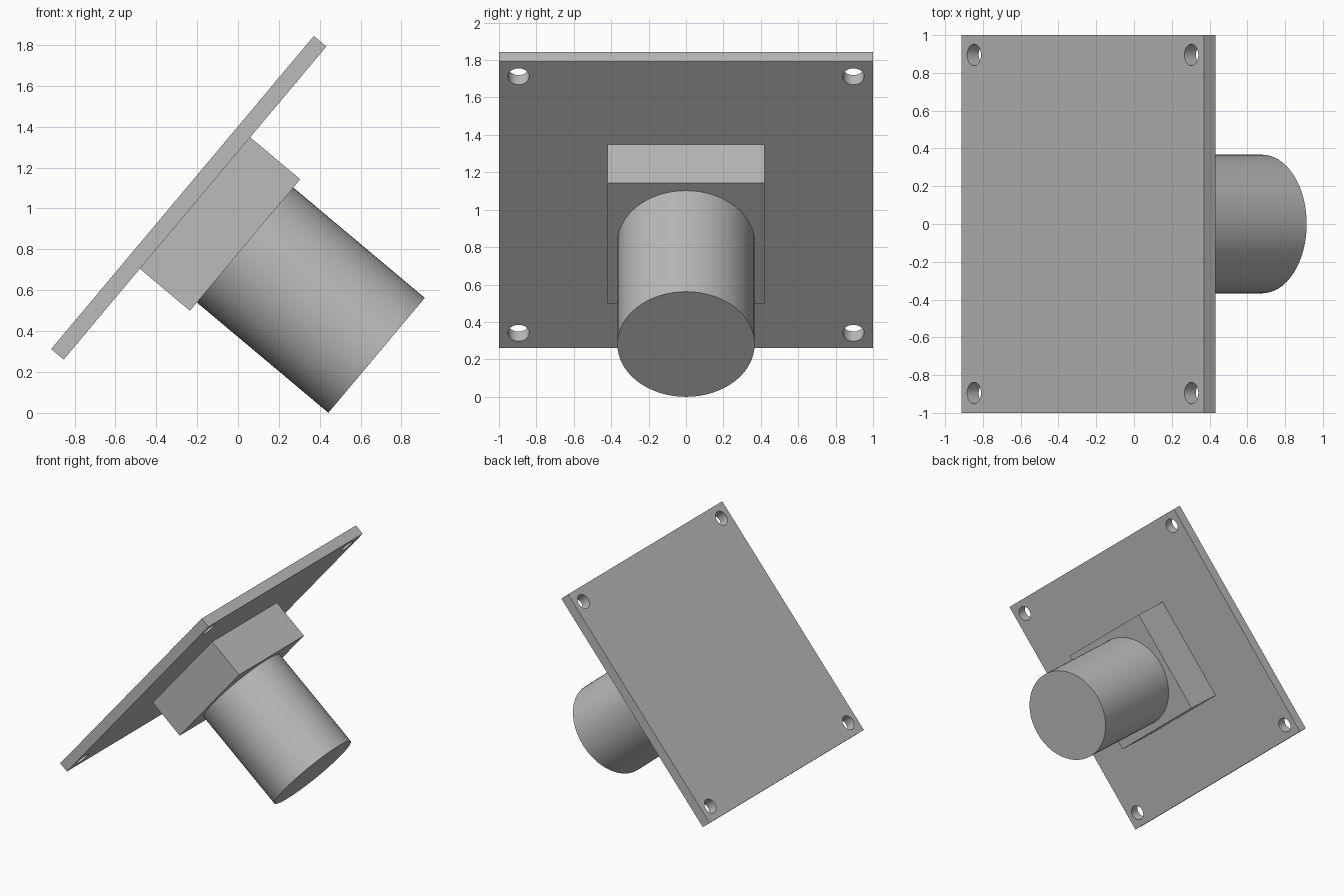
import bpy, bmesh, math
from mathutils import Matrix, Vector

cube = bpy.data.objects.get("Cube")
if cube:
    bpy.data.objects.remove(cube, do_unlink=True)

# Tilted frame: local -z is the axis running from the plate to the cylinder end
TILT = Matrix.Translation((-0.241, 0, 1.052)) @ Matrix.Rotation(math.radians(-50), 4, 'Y')
PLATE, BLOCK, BARREL = 0.08, 0.32, 0.84   # thicknesses along the axis
RADIUS = 0.367

grey = bpy.data.materials.new("plain_grey")
grey.use_nodes = True
colour = (0.5, 0.5, 0.5, 1)
grey.diffuse_color = colour
grey.node_tree.nodes["Principled BSDF"].inputs["Base Color"].default_value = colour


def finish(name, bm):
    mesh = bpy.data.meshes.new(name)
    bm.to_mesh(mesh)
    bm.free()
    mesh.materials.append(grey)
    obj = bpy.data.objects.new(name, mesh)
    obj.matrix_world = TILT
    bpy.context.collection.objects.link(obj)
    return obj


def box(name, size, z):
    bm = bmesh.new()
    bmesh.ops.create_cube(bm, size=1, matrix=Matrix.Translation((0, 0, z)) @ Matrix.Diagonal((*size, 1)))
    return finish(name, bm)


def cylinders(name, radius, depth, centres):
    bm = bmesh.new()
    for c in centres:
        bmesh.ops.create_cone(bm, cap_ends=True, segments=64, radius1=radius, radius2=radius,
                              depth=depth, matrix=Matrix.Translation(Vector(c)))
    return finish(name, bm)


def smooth(obj):
    bpy.ops.object.select_all(action='DESELECT')
    obj.select_set(True)
    bpy.context.view_layer.objects.active = obj
    bpy.ops.object.shade_smooth_by_angle(angle=math.radians(30))


# Square mounting plate with four corner holes
plate = box("mounting_plate", (2, 2, PLATE), 0)
holes = cylinders("hole_cutter", 0.057, PLATE * 3,
                  [(x, y, 0) for x in (-0.895, 0.895) for y in (-0.895, 0.895)])
holes.hide_render = True
cut = plate.modifiers.new("corner_holes", 'BOOLEAN')
cut.object = holes
cut.operation = 'DIFFERENCE'
cut.solver = 'EXACT'
bpy.context.view_layer.objects.active = plate
bpy.ops.object.modifier_apply(modifier=cut.name)
bpy.data.objects.remove(holes, do_unlink=True)
smooth(plate)

# Square block in the middle of the plate
under_plate = -PLATE / 2
box("square_block", (0.84, 0.84, BLOCK), under_plate - BLOCK / 2)

# Round barrel standing off the block
barrel = cylinders("round_barrel", RADIUS, BARREL, [(0, 0, under_plate - BLOCK - BARREL / 2)])
smooth(barrel)
